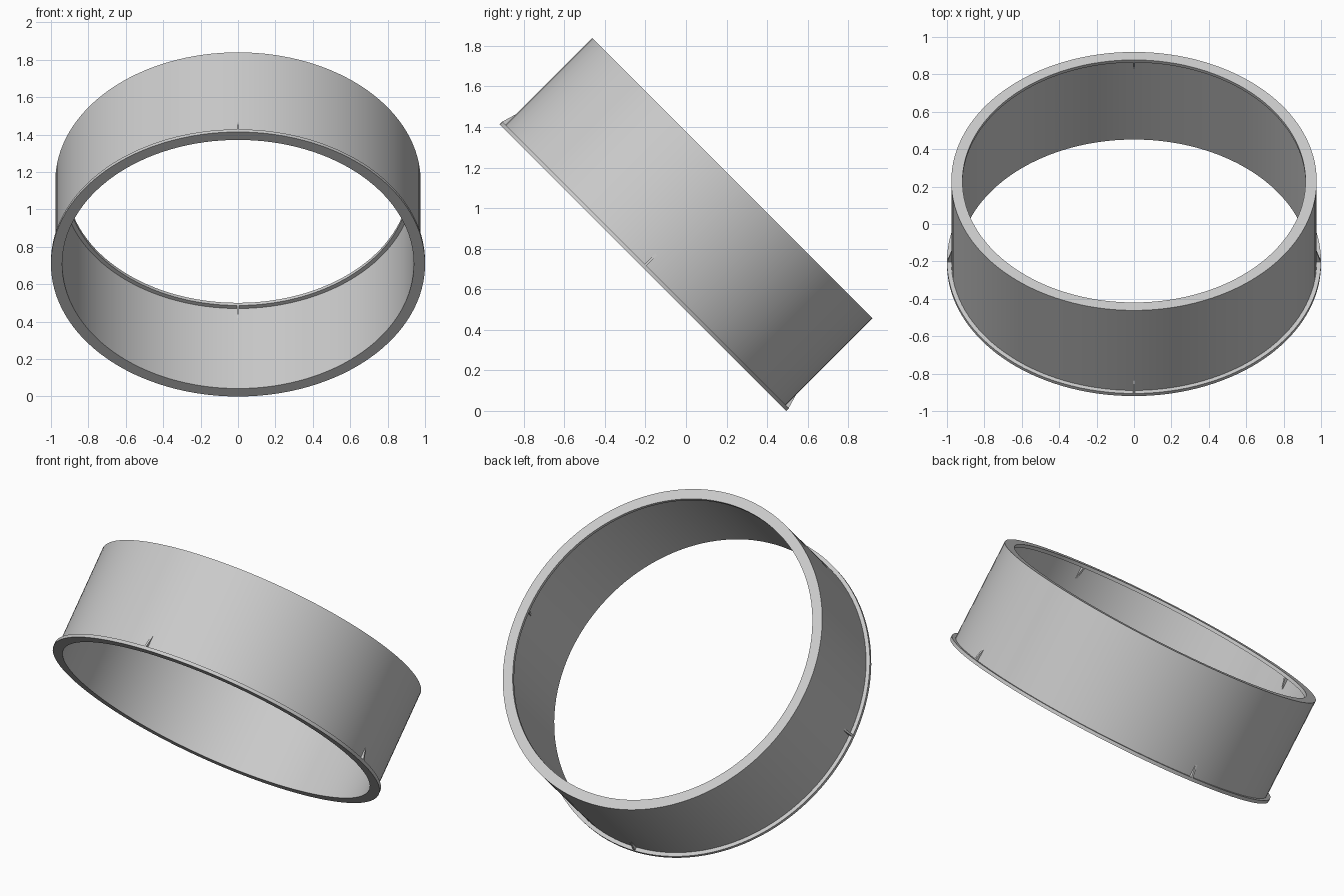
import bpy, bmesh, math
from mathutils import Matrix, Vector

if "Cube" in bpy.data.objects:
    bpy.data.objects.remove(bpy.data.objects["Cube"])

# Ring dimensions, measured along and around its own axis
R_FLANGE, R_OUT, R_IN, R_LIP = 1.0, 0.977, 0.94, 0.917
LENGTH, STEP, RIB_LEN, RIB_WIDTH = 0.625, 0.02, 0.09, 0.012
SEGMENTS = 128
TILT = Matrix.Translation((0, -0.213, 0.707)) @ Matrix.Rotation(math.radians(-45), 4, 'X')

grey = bpy.data.materials.new("light grey")
grey.diffuse_color = (0.6, 0.6, 0.6, 1)
grey.use_nodes = True
grey.node_tree.nodes["Principled BSDF"].inputs["Base Color"].default_value = grey.diffuse_color


def make_object(name, bm):
    bmesh.ops.recalc_face_normals(bm, faces=bm.faces)
    bm.transform(TILT)
    mesh = bpy.data.meshes.new(name)
    bm.to_mesh(mesh)
    bm.free()
    mesh.materials.append(grey)
    obj = bpy.data.objects.new(name, mesh)
    bpy.context.collection.objects.link(obj)
    return obj


# Collar: one wall section with an outer flange and an inner lip, spun round
profile = [(R_IN, 0), (R_FLANGE, 0), (R_FLANGE, STEP), (R_OUT, STEP),
           (R_OUT, LENGTH), (R_LIP, LENGTH), (R_LIP, LENGTH - STEP), (R_IN, LENGTH - STEP)]
bm = bmesh.new()
verts = [bm.verts.new((r, 0, z)) for r, z in profile]
edges = [bm.edges.new((verts[i], verts[(i + 1) % len(verts)])) for i in range(len(verts))]
bmesh.ops.spin(bm, geom=verts + edges, cent=(0, 0, 0), axis=(0, 0, 1),
               angle=math.tau, steps=SEGMENTS, use_merge=True)
bmesh.ops.remove_doubles(bm, verts=bm.verts, dist=1e-5)
collar = make_object("collar", bm)
bpy.context.view_layer.objects.active = collar
collar.select_set(True)
bpy.ops.object.shade_smooth_by_angle(angle=math.radians(30))


def make_ribs(name, triangle):
    """Four thin triangular ribs, a quarter turn apart."""
    bm = bmesh.new()
    for i in range(4):
        turn = Matrix.Rotation(i * math.pi / 2, 3, 'Z')
        sides = [[bm.verts.new(turn @ Vector((r, y, z))) for r, z in triangle]
                 for y in (-RIB_WIDTH / 2, RIB_WIDTH / 2)]
        bm.faces.new(sides[0])
        bm.faces.new(sides[1][::-1])
        for a in range(3):
            b = (a + 1) % 3
            bm.faces.new((sides[0][a], sides[1][a], sides[1][b], sides[0][b]))
    make_object(name, bm)


# Ribs bracing the flange outside and the lip inside
make_ribs("flange_ribs", [(R_OUT - 0.005, STEP), (R_FLANGE - 0.002, STEP), (R_OUT - 0.005, STEP + RIB_LEN)])
top = LENGTH - STEP
make_ribs("lip_ribs", [(R_IN + 0.005, top), (R_LIP + 0.002, top), (R_IN + 0.005, top - RIB_LEN)])
